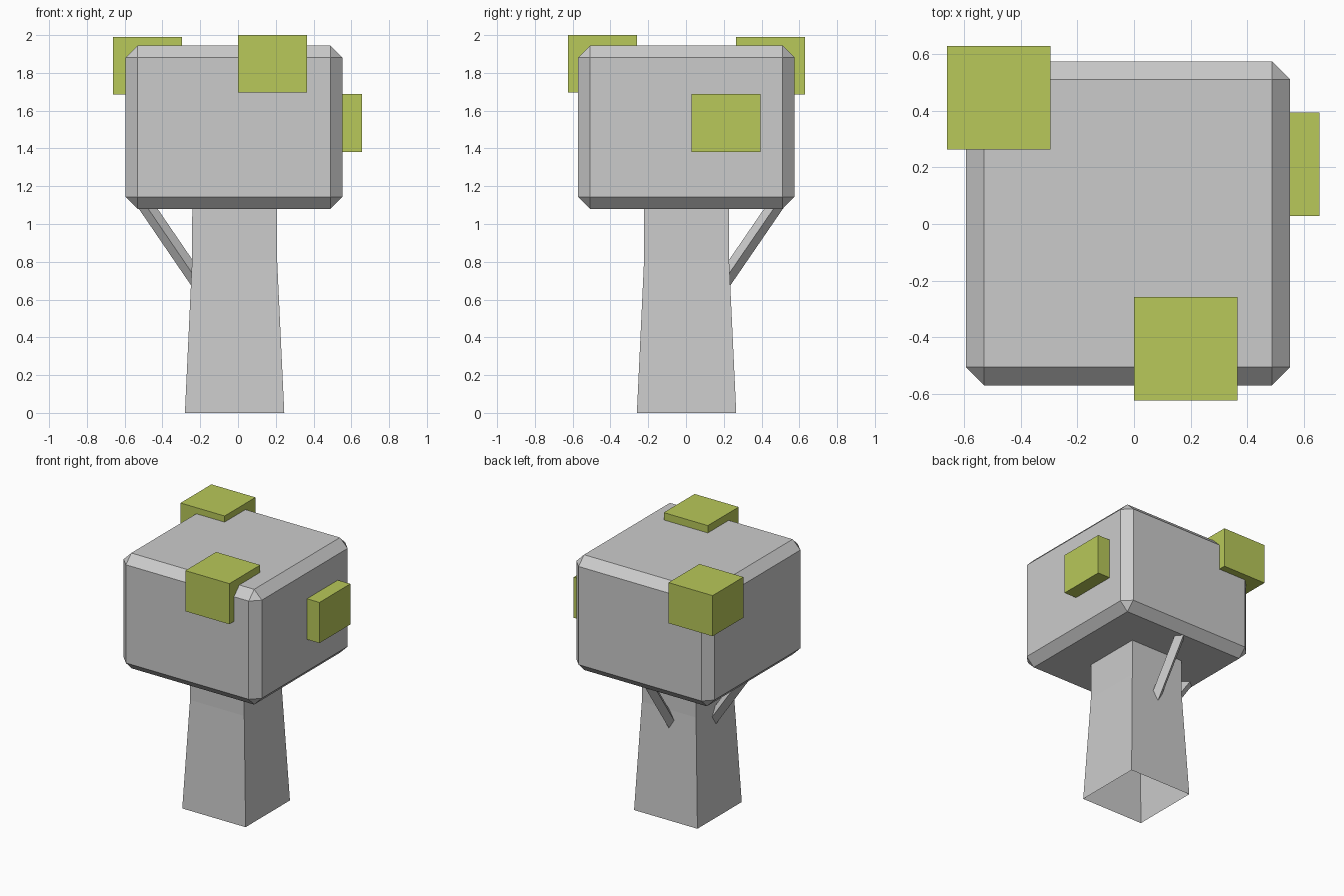
import bpy, bmesh, math
from mathutils import Vector

if "Cube" in bpy.data.objects:
    bpy.data.objects.remove(bpy.data.objects["Cube"])

leaf = bpy.data.materials.new("leaf_green")
leaf.diffuse_color = (0.48, 0.58, 0.10, 1)
leaf.use_nodes = True
leaf.node_tree.nodes["Principled BSDF"].inputs["Base Color"].default_value = leaf.diffuse_color


def finish(name, bm, mat=None):
    bmesh.ops.recalc_face_normals(bm, faces=bm.faces)
    mesh = bpy.data.meshes.new(name)
    bm.to_mesh(mesh)
    bm.free()
    ob = bpy.data.objects.new(name, mesh)
    bpy.context.collection.objects.link(ob)
    if mat:
        mesh.materials.append(mat)
    return ob


def box(name, lo, hi, chamfer=0, mat=None):
    lo, hi = Vector(lo), Vector(hi)
    bm = bmesh.new()
    bmesh.ops.create_cube(bm, size=1)
    for v in bm.verts:
        v.co = (lo + hi) / 2 + v.co * (hi - lo)
    if chamfer:
        bmesh.ops.bevel(bm, geom=bm.edges[:], offset=chamfer, segments=1,
                        affect='EDGES', profile=0.5)
    return finish(name, bm, mat)


def strut(name, start, end, radius):
    # Four-sided diamond bar between two points
    start, end = Vector(start), Vector(end)
    axis = (end - start).normalized()
    side = axis.cross(Vector((0, 0, 1))).normalized()
    up = side.cross(axis)
    bm = bmesh.new()
    rings = [[bm.verts.new(p + d * radius) for d in (side, up, -side, -up)]
             for p in (start, end)]
    for i in range(4):
        j = (i + 1) % 4
        bm.faces.new((rings[0][i], rings[0][j], rings[1][j], rings[1][i]))
    for r in rings:
        bm.faces.new(r)
    return finish(name, bm)


# Trunk: tapered square tube, open at the bottom
bm = bmesh.new()
cx, cy = -0.018, 0.003
rings = [[bm.verts.new((cx + sx * h, cy + sy * h, z))
          for sx, sy in ((-1, -1), (1, -1), (1, 1), (-1, 1))]
         for z, h in ((0, 0.263), (0.81, 0.225), (1.10, 0.224))]
for a, b in zip(rings, rings[1:]):
    for i in range(4):
        j = (i + 1) % 4
        bm.faces.new((a[i], a[j], b[j], b[i]))
finish("trunk", bm)

# Crown: chamfered block
box("crown", (-0.595, -0.571, 1.08), (0.553, 0.575, 1.945), 0.064)

# Branches bracing the crown
strut("left_branch", (-0.20, 0.0, 0.677), (-0.516, 0.0, 1.14), 0.041)
strut("back_branch", (-0.022, 0.19, 0.682), (-0.022, 0.504, 1.14), 0.041)

# Leaf clumps
for name, lo in (("front_leaf", (0.0, -0.625, 1.695)),
                 ("back_left_leaf", (-0.662, 0.264, 1.686)),
                 ("right_leaf", (0.291, 0.028, 1.382))):
    box(name, lo, Vector(lo) + Vector((0.366, 0.366, 0.305)), mat=leaf)
